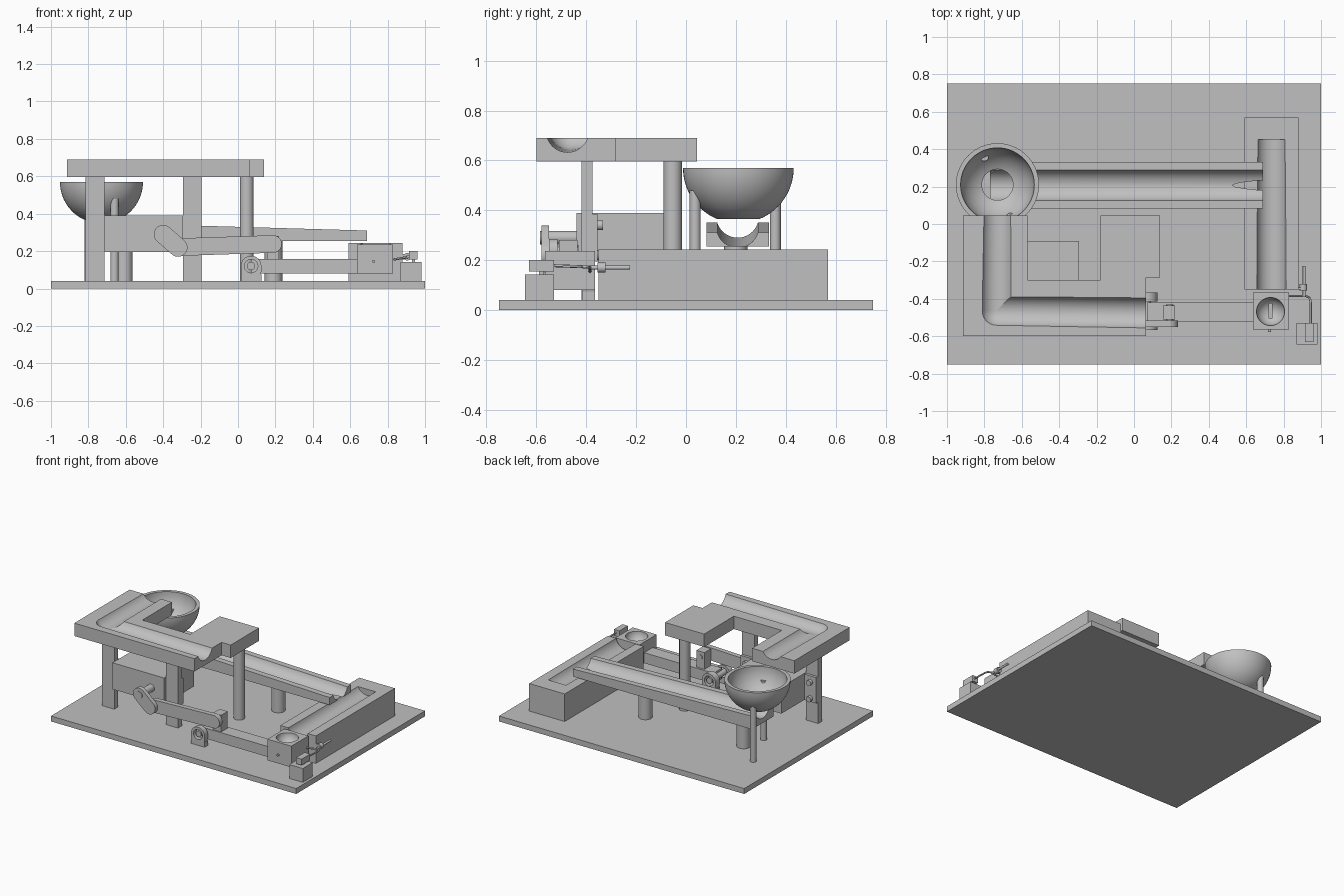
import bpy, bmesh, math
from mathutils import Vector

if "Cube" in bpy.data.objects:
    bpy.data.objects.remove(bpy.data.objects["Cube"], do_unlink=True)

grey = bpy.data.materials.new("plain_grey")
grey.use_nodes = True
grey.diffuse_color = (0.53, 0.53, 0.53, 1)
grey.node_tree.nodes["Principled BSDF"].inputs["Base Color"].default_value = (0.53, 0.53, 0.53, 1)


def finish(name, bm, smooth=False):
    bmesh.ops.recalc_face_normals(bm, faces=bm.faces)
    me = bpy.data.meshes.new(name)
    bm.to_mesh(me)
    bm.free()
    me.materials.append(grey)
    ob = bpy.data.objects.new(name, me)
    bpy.context.collection.objects.link(ob)
    if smooth:
        shade(ob)
    return ob


def select(ob):
    bpy.ops.object.select_all(action='DESELECT')
    ob.select_set(True)
    bpy.context.view_layer.objects.active = ob


def shade(ob):
    select(ob)
    bpy.ops.object.shade_smooth_by_angle(angle=math.radians(30))


def prism(name, points, lift, smooth=False):
    """Extrude a closed outline of 3D points along a vector."""
    bm = bmesh.new()
    face = bm.faces.new([bm.verts.new(p) for p in points])
    out = bmesh.ops.extrude_face_region(bm, geom=[face])
    moved = [v for v in out["geom"] if isinstance(v, bmesh.types.BMVert)]
    bmesh.ops.translate(bm, verts=moved, vec=lift)
    return finish(name, bm, smooth)


def box(name, x, y, z):
    pts = [(x[0], y[0], z[0]), (x[1], y[0], z[0]), (x[1], y[1], z[0]), (x[0], y[1], z[0])]
    return prism(name, pts, (0, 0, z[1] - z[0]))


def rod(name, a, b, r, seg=32):
    a, b = Vector(a), Vector(b)
    bm = bmesh.new()
    bmesh.ops.create_cone(bm, cap_ends=True, segments=seg, radius1=r, radius2=r, depth=(b - a).length)
    turn = (b - a).to_track_quat('Z', 'Y').to_matrix()
    bmesh.ops.rotate(bm, verts=bm.verts, cent=(0, 0, 0), matrix=turn)
    bmesh.ops.translate(bm, verts=bm.verts, vec=(a + b) / 2)
    return finish(name, bm, True)


def ball(name, c, r):
    bm = bmesh.new()
    bmesh.ops.create_uvsphere(bm, u_segments=48, v_segments=24, radius=r)
    bmesh.ops.translate(bm, verts=bm.verts, vec=c)
    return finish(name, bm)


def link(name, a, b, r, y):
    """Round-ended plate between two points in the xz plane."""
    ang = math.atan2(b[1] - a[1], b[0] - a[0])
    pts = []
    for c, start in ((b, ang - math.pi / 2), (a, ang + math.pi / 2)):
        for i in range(17):
            t = start + math.pi * i / 16
            pts.append((c[0] + r * math.cos(t), y[0], c[1] + r * math.sin(t)))
    return prism(name, pts, (0, y[1] - y[0], 0), True)


def cut(ob, *cutters):
    for c in cutters:
        c.hide_render = True
        mod = ob.modifiers.new("cut", 'BOOLEAN')
        mod.object = c
        mod.operation = 'DIFFERENCE'
        mod.solver = 'EXACT'
        select(ob)
        bpy.ops.object.modifier_apply(modifier=mod.name)
        bpy.data.objects.remove(c, do_unlink=True)
    shade(ob)


# Base board
box("base", (-1, 1), (-.75, .75), (0, .04))

# Upper deck with its bent ball channel
outline = [(-.915, -.6), (.065, -.6), (.065, -.285), (.14, -.285), (.14, .045), (-.18, .045),
           (-.18, -.30), (-.57, -.30), (-.57, .045), (-.915, .045)]
deck = prism("upper_deck", [(x, y, .595) for x, y in outline], (0, 0, .095))
bend = (-.735, -.465, .727)
cut(deck,
    rod("cut_side", (-.73, .12, .737), bend, .085, 64),
    ball("cut_bend", bend, .085),
    rod("cut_front", bend, (.12, -.476, .717), .085, 64))

# Deck supports
for side, x in (("right", -.765), ("left", -.245)):
    box("deck_leg_" + side, (x - .05, x + .05), (-.42, -.375), (.04, .595))
    box("motor_ear_" + side, (x - .048, x + .048), (-.375, -.355), (.195, .385))
    for z in (.22, .34):
        rod("motor_bolt", (x, -.36, z), (x, -.332, z), .02)
rod("deck_post", (.047, -.053, .04), (.047, -.053, .6), .037)

# Motor, shaft, crank and connecting rod
box("motor", (-.715, -.295), (-.44, -.09), (.195, .39))
rod("motor_shaft", (-.40, -.585, .29), (-.40, -.43, .29), .027)
link("crank", (-.40, .29), (-.32, .22), .05, (-.58, -.55))
rod("crank_pin", (-.32, -.57, .22), (-.32, -.50, .22), .025)
link("connecting_rod", (-.30, .222), (.187, .238), .047, (-.55, -.515))

# Throwing arm, its upright and hinge
box("throwing_arm", (.07, .64), (-.52, -.42), (.08, .157))
box("arm_upright", (.155, .22), (-.51, -.435), (.15, .28))
rod("upright_pin", (.19, -.548, .238), (.19, -.43, .238), .02)
for side, y in (("front", (-.567, -.53)), ("back", (-.415, -.365))):
    bracket = link("hinge_bracket_" + side, (.07, .095), (.07, .12), .055, y)
    cut(bracket, rod("cut_hole", (.07, y[0] - .02, .12), (.07, y[1] + .02, .12), .036))
    box("hinge_foot_" + side, (.015, .125), y, (.04, .075))
rod("hinge_axle", (.07, -.56, .12), (.07, -.37, .12), .022)

# Ball cup at the end of the arm
cup = box("ball_cup", (.635, .83), (-.565, -.365), (.08, .236))
cut(cup, ball("cut_cup", (.73, -.468, .236), .075),
    box("cut_slit", (.722, .738), (-.505, -.425), (.13, .2)))
rod("cup_peg", (.725, -.578, .145), (.725, -.55, .145), .008, 16)

# Launch block with sloping trough
block = box("launch_block", (.59, .88), (-.35, .57), (.04, .243))
cut(block, rod("cut_trough", (.735, -.42, .256), (.735, .45, .277), .08, 64))

# Sloping ramp and its posts
ramp = prism("ramp", [(-.77, .082, .2545), (.69, .082, .2545), (.69, .082, .31), (-.77, .082, .352)],
             (0, .25, 0))
cut(ramp, rod("cut_groove", (-.87, .207, .378), (.79, .207, .3323), .085, 64))
for side, x in (("right", -.61), ("left", .19)):
    rod("ramp_post_" + side, (x, .2, .04), (x, .2, .256), .047)

# Hopper bowl with an open bottom
R, r, hole, N = .222, .197, .083, 14
cx, cy, cz = -.73, .21, .57
ring = []
for rad, flip in ((R, False), (r, True)):
    end = math.acos(hole / rad)
    arc = [end * i / N for i in range(N + 1)]
    if flip:
        arc.reverse()
    ring += [(rad * math.cos(t), -rad * math.sin(t)) for t in arc]
bm = bmesh.new()
S = 64
loops = [[bm.verts.new((cx + p * math.cos(2 * math.pi * k / S), cy + p * math.sin(2 * math.pi * k / S), cz + h))
          for p, h in ring] for k in range(S)]
for k in range(S):
    a, b = loops[k], loops[(k + 1) % S]
    for i in range(len(ring)):
        j = (i + 1) % len(ring)
        bm.faces.new((a[i], b[i], b[j], a[j]))
finish("hopper_bowl", bm, True)
rod("bowl_leg_front", (-.66, .037, .04), (-.66, .037, .48), .022)
rod("bowl_leg_back", (-.80, .358, .04), (-.80, .358, .46), .022)

# Release switch: block, pad, bent wire and pivot rod
box("switch_block", (.87, .98), (-.645, -.53), (.04, .142))
box("switch_pad", (.915, .96), (-.63, -.53), (.155, .2))
box("switch_stem", (.93, .945), (-.59, -.57), (.14, .16))
path = [(.83, -.385, .155), (.92, -.385, .17), (.94, -.395, .172), (.945, -.42, .174), (.945, -.535, .178)]
for a, b in zip(path, path[1:]):
    rod("trigger_wire", a, b, .006, 12)
rod("pivot_rod", (.91, -.39, .17), (.91, -.225, .17), .008, 16)
rod("pivot_collar", (.905, -.355, .17), (.905, -.322, .17), .02, 24)
box("pivot_tab", (.875, .91), (-.35, -.34), (.155, .185))
